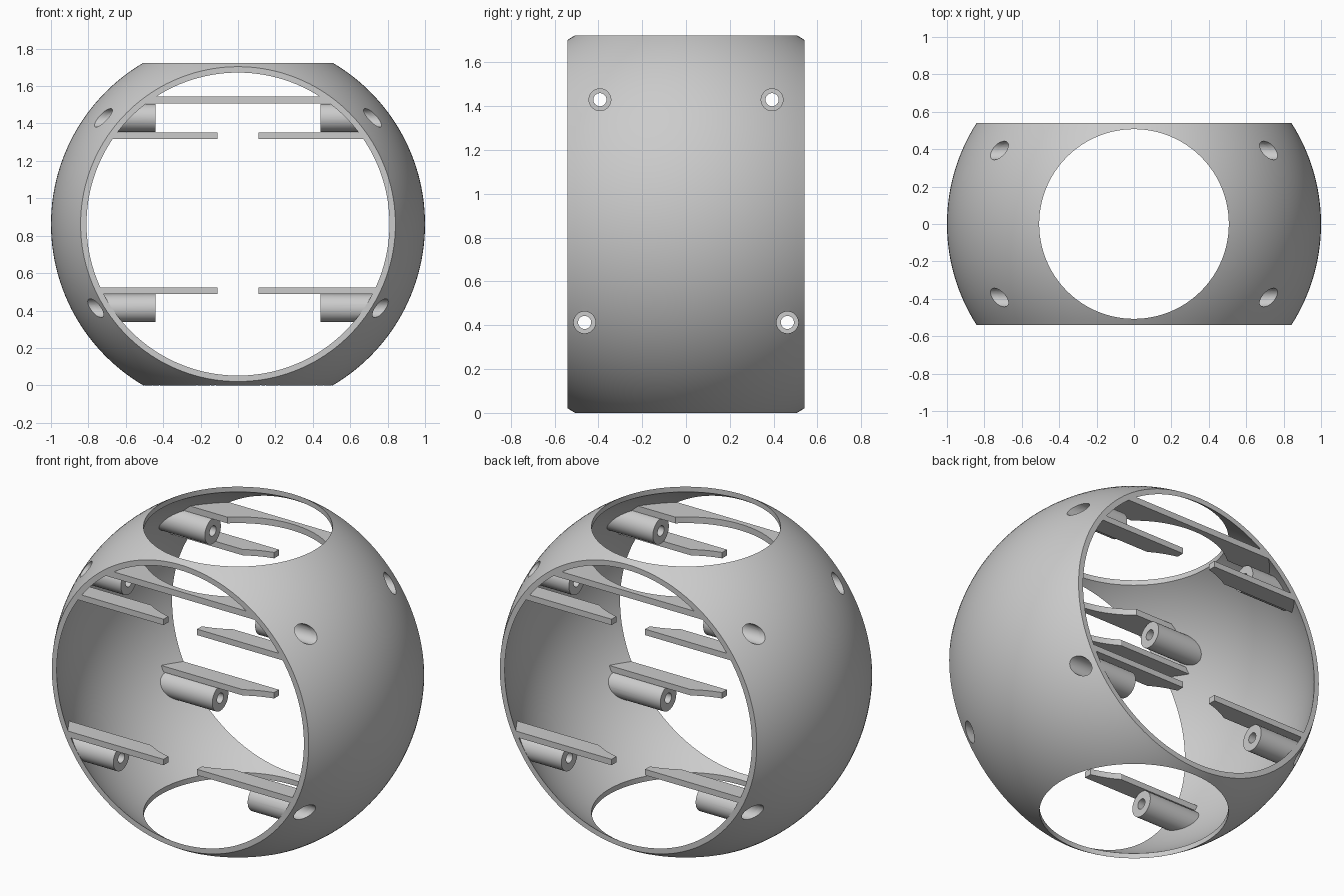
import bpy, bmesh, math
from mathutils import Vector

if "Cube" in bpy.data.objects:
    bpy.data.objects.remove(bpy.data.objects["Cube"])

ZC = 0.862            # height of the sphere centre
R_OUT, R_IN = 1.0, 0.9735
HALF_Y = 0.54         # flat front and back cuts
R_HOLE = 0.507        # vertical opening


def lathe(bm, profile, axis, centre, segs=128, closed=False):
    """Spin (radius, height) points round an axis; closed joins last to first."""
    rings = []
    for r, h in profile:
        ring = []
        for i in range(segs):
            a = 2 * math.pi * i / segs
            u, v = r * math.cos(a), r * math.sin(a)
            p = {'X': (h, u, v), 'Y': (u, h, v), 'Z': (u, v, h)}[axis]
            ring.append(bm.verts.new(Vector(p) + Vector(centre)))
        rings.append(ring)
    pairs = list(zip(rings, rings[1:]))
    if closed:
        pairs.append((rings[-1], rings[0]))
    else:
        bm.faces.new(rings[0])
        bm.faces.new(rings[-1])
    for a, b in pairs:
        for i in range(segs):
            j = (i + 1) % segs
            bm.faces.new((a[i], a[j], b[j], b[i]))


def box(bm, x0, x1, y0, y1, z0, z1):
    m = bmesh.ops.create_cube(bm, size=1)['verts']
    for v in m:
        v.co = Vector((x1 if v.co.x > 0 else x0,
                       y1 if v.co.y > 0 else y0,
                       z1 if v.co.z > 0 else z0))


def make(name, bm):
    bmesh.ops.recalc_face_normals(bm, faces=bm.faces)
    me = bpy.data.meshes.new(name)
    bm.to_mesh(me)
    bm.free()
    ob = bpy.data.objects.new(name, me)
    bpy.context.collection.objects.link(ob)
    return ob


def cut(ob, other, op='DIFFERENCE'):
    m = ob.modifiers.new('cut', 'BOOLEAN')
    m.operation, m.object, m.solver = op, other, 'EXACT'
    bpy.context.view_layer.objects.active = ob
    bpy.ops.object.modifier_apply(modifier=m.name)


def arc(r, n=32):
    return [(math.sqrt(r * r - y * y), y)
            for y in (-HALF_Y + 2 * HALF_Y * i / n for i in range(n + 1))]


# spherical shell band with flat front and back rims
bm = bmesh.new()
lathe(bm, arc(R_OUT) + arc(R_IN)[::-1], 'Y', (0, 0, ZC), 160, True)
shell = make('shell', bm)

# cutters: inside limit, vertical opening, stepped screw holes
bm = bmesh.new()
lathe(bm, arc(R_IN + 0.008), 'Y', (0, 0, ZC), 160)
inside = make('inside_cutter', bm)
bm = bmesh.new()
lathe(bm, [(R_HOLE, -1.2), (R_HOLE, 1.2)], 'Z', (0, 0, ZC))
opening = make('opening_cutter', bm)

drill_bm, boss_bm, rib_bm = bmesh.new(), bmesh.new(), bmesh.new()
for sx in (-1, 1):
    for sy in (-1, 1):
        for y, z in ((0.393, 1.43), (0.463, 0.413)):
            c = (0, sy * y, z)
            lathe(drill_bm, [(0.03, sx * 0.3), (0.03, sx * 0.58),
                             (0.05, sx * 0.58), (0.05, sx * 1.2)], 'X', c, 32)
            lathe(boss_bm, [(0.075, sx * 0.44), (0.075, sx * 1.1)], 'X', c, 48)
        # short ribs beside the bosses
        for z0, z1 in ((1.317, 1.352), (0.487, 0.522)):
            xs, ys = sorted((sx * 0.11, sx * 1.1)), sorted((sy * 0.43, sy * 0.7))
            box(rib_bm, *xs, *ys, z0, z1)
# long upper ribs spanning the full width
for sy in (-1, 1):
    box(rib_bm, -1.1, 1.1, *sorted((sy * 0.38, sy * 0.7)), 1.508, 1.545)

drills = make('screw_hole_cutter', drill_bm)
bosses = make('screw_bosses', boss_bm)
ribs = make('ribs', rib_bm)

cut(shell, opening)
cut(shell, drills)
cut(bosses, inside, 'INTERSECT')
cut(bosses, drills)
cut(ribs, inside, 'INTERSECT')
cut(ribs, opening)

for helper in (inside, opening, drills):
    bpy.data.objects.remove(helper)

for ob in (shell, bosses, ribs):
    bpy.ops.object.select_all(action='DESELECT')
    ob.select_set(True)
    bpy.context.view_layer.objects.active = ob
    bpy.ops.object.shade_smooth_by_angle(angle=math.radians(30))
